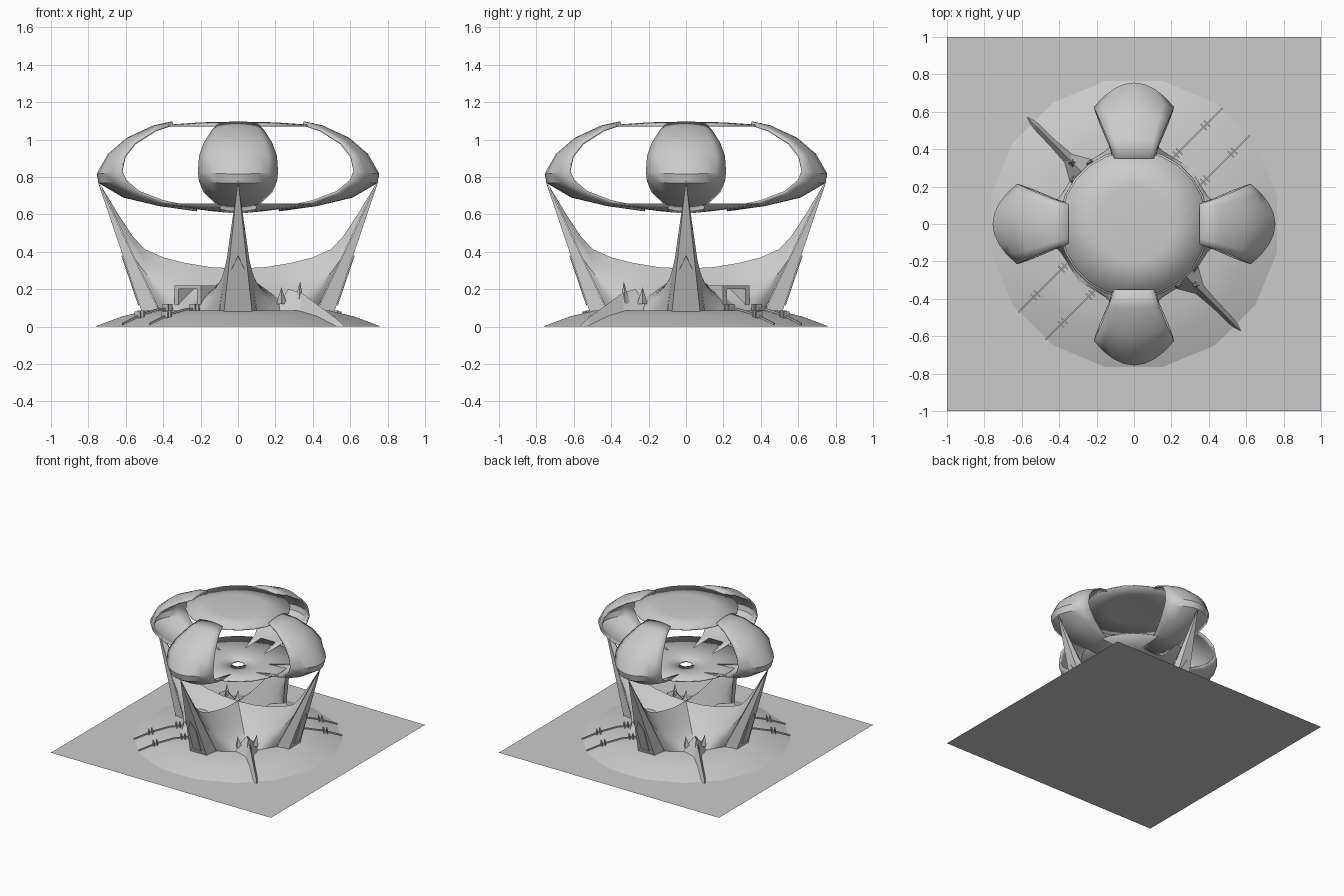
import bpy
from math import cos, sin, pi, radians
from mathutils import Vector, Matrix

if "Cube" in bpy.data.objects:
    bpy.data.objects.remove(bpy.data.objects["Cube"])


def rot(deg):
    return Matrix.Rotation(radians(deg), 4, 'Z')


def make(name, verts, faces, deg=0, thick=0, smooth=35):
    me = bpy.data.meshes.new(name)
    me.from_pydata([rot(deg) @ Vector(v) for v in verts], [], faces)
    ob = bpy.data.objects.new(name, me)
    bpy.context.collection.objects.link(ob)
    bpy.ops.object.select_all(action='DESELECT')
    ob.select_set(True)
    bpy.context.view_layer.objects.active = ob
    bpy.ops.object.mode_set(mode='EDIT')
    bpy.ops.mesh.select_all(action='SELECT')
    bpy.ops.mesh.remove_doubles(threshold=0.0001)
    bpy.ops.mesh.normals_make_consistent(inside=False)
    bpy.ops.object.mode_set(mode='OBJECT')
    if smooth:
        bpy.ops.object.shade_smooth_by_angle(angle=radians(smooth))
    if thick:
        m = ob.modifiers.new("thickness", 'SOLIDIFY')
        m.thickness = thick
        m.offset = 0
    return ob


def grid(rows):
    """Quad sheet through equal-length rows of points."""
    n = len(rows[0])
    faces = [(i * n + j, i * n + j + 1, (i + 1) * n + j + 1, (i + 1) * n + j)
             for i in range(len(rows) - 1) for j in range(n - 1)]
    return [p for r in rows for p in r], faces


def lathe(name, profile, n, start=0, **kw):
    rows = [[(r * cos(start + 2 * pi * k / n), r * sin(start + 2 * pi * k / n), z)
             for k in range(n + 1)] for r, z in profile]
    return make(name, *grid(rows), **kw)


def box(name, x0, x1, y0, y1, z0, z1, deg=0):
    v = [(x, y, z) for x in (x0, x1) for y in (y0, y1) for z in (z0, z1)]
    f = [(0, 1, 3, 2), (4, 6, 7, 5), (0, 4, 5, 1), (2, 3, 7, 6), (0, 2, 6, 4), (1, 5, 7, 3)]
    return make(name, v, f, deg, smooth=0)


def lerp(a, b, t):
    return Vector(a).lerp(Vector(b), t)


# Ground and low sixteen-sided mound
make("ground_plate", [(-1, -1, 0), (1, -1, 0), (1, 1, 0), (-1, 1, 0)], [(0, 1, 2, 3)], smooth=0)
lathe("mound", [(0.78, 0), (0.63, 0.055), (0.5, 0.085), (0, 0.088)], 16, pi / 16)

# Saucer roof and floor (floor has a round central hole)
lathe("saucer_roof", [(0, 1.092), (0.2, 1.088), (0.39, 1.075)], 24, pi / 24, thick=0.008)
lathe("saucer_floor", [(0.045, 0.612), (0.15, 0.622), (0.4, 0.655)], 24, pi / 24, thick=0.008)

# Petal rows: centre radius, centre z, edge radius, edge z, half width
petal = [(0.35, 1.092, 0.35, 1.08, 0.105), (0.45, 1.07, 0.44, 1.05, 0.135),
         (0.59, 1.005, 0.55, 0.98, 0.18), (0.69, 0.92, 0.605, 0.91, 0.205),
         (0.75, 0.815, 0.622, 0.83, 0.21), (0.74, 0.77, 0.60, 0.78, 0.205),
         (0.61, 0.695, 0.53, 0.72, 0.18), (0.42, 0.65, 0.40, 0.67, 0.125),
         (0.22, 0.622, 0.22, 0.632, 0.09)]

# Canopy ridge from the hub to a mast tip (radius, z)
ridge = [(0, 0.31), (0.15, 0.318), (0.28, 0.34), (0.4, 0.37), (0.5, 0.415),
         (0.56, 0.48), (0.64, 0.6), (0.745, 0.775)]

for k in range(4):
    a = 90 * k
    # Curved shell petal
    rows = []
    for rc, zc, re, ze, hw in petal:
        rows.append([(rc + (re - rc) * w * w, hw * w, zc + (ze - zc) * w * w)
                     for w in [i / 4 - 1 for i in range(9)]])
    make("petal", *grid(rows), deg=a, thick=0.012)

    # Leaning tapered mast
    base = [(0.515, -0.075, 0.08), (0.515, 0.075, 0.08), (0.42, 0.1, 0.08), (0.42, -0.1, 0.08)]
    make("mast", base + [(0.753, 0, 0.785)],
         [(0, 1, 4), (1, 2, 4), (2, 3, 4), (3, 0, 4), (3, 2, 1, 0)], a, smooth=0)
    # Raised niche on the mast face
    niche = [(0.525, 0.035), (0.525, -0.035), (0.59, -0.035), (0.615, 0), (0.59, 0.035)]
    make("mast_niche", [(r + 0.006, y, 0.085 + (r - 0.515) / 0.238 * 0.7) for r, y in niche],
         [(0, 1, 2, 3, 4)], a, thick=0.006, smooth=0)

    # Tent canopy: ruled sheets from ridge to base line, both sides of the arm
    for s in (-1, 1):
        rows = []
        for i, (r, z) in enumerate(ridge):
            foot = lerp((0.3, 0.3 * s, 0.085), (0.42, 0.1 * s, 0.085), i / (len(ridge) - 1))
            rows.append([lerp((r, 0, z), foot, v / 5) for v in range(6)])
        make("canopy", *grid(rows), deg=a)

# Finned buttresses on one diagonal
for a in (-45, 135):
    v = [(0.38, -0.1, 0.08), (0.5, -0.03, 0.08), (0.74, -0.022, 0.0), (0.81, 0, 0.0),
         (0.74, 0.022, 0.0), (0.5, 0.03, 0.08), (0.38, 0.1, 0.08),
         (0.38, 0, 0.2), (0.48, 0, 0.18), (0.74, 0, 0.045)]
    f = [(0, 1, 8, 7), (1, 2, 9, 8), (2, 3, 9), (3, 4, 9), (4, 5, 8, 9), (5, 6, 7, 8),
         (6, 0, 7), (0, 6, 5, 4, 3, 2, 1)]
    make("fin", v, f, a, smooth=0)
    # Horns around the fin head
    for d, s, h in ((0.39, -0.06, 0.21), (0.39, 0.06, 0.21), (0.46, 0, 0.24)):
        v = [(d - 0.02, s - 0.02, 0.12), (d + 0.02, s - 0.02, 0.12), (d + 0.02, s + 0.02, 0.12),
             (d - 0.02, s + 0.02, 0.12), (d + 0.01, s * 1.2, h)]
        make("fin_horn", v, [(0, 1, 4), (1, 2, 4), (2, 3, 4), (3, 0, 4), (3, 2, 1, 0)], a, smooth=0)

# Entrances with railed walkways on the other diagonal
for a in (45, 225):
    box("entrance_jamb", 0.22, 0.38, -0.1, -0.07, 0.08, 0.2, a)
    box("entrance_jamb", 0.22, 0.38, 0.07, 0.1, 0.08, 0.2, a)
    box("entrance_lintel", 0.22, 0.38, -0.1, 0.1, 0.2, 0.22, a)
    for s in (-0.103, 0.103):
        path = [(0.38, 0.095), (0.5, 0.093), (0.63, 0.064), (0.77, 0.014)]
        rows = [[(d, s - 0.004, z), (d, s + 0.004, z)] for d, z in path]
        make("walkway_rail", *grid(rows), deg=a, thick=0.01, smooth=0)
        for d, z in ((0.42, 0.085), (0.445, 0.085), (0.63, 0.05), (0.655, 0.045)):
            box("rail_post", d - 0.004, d + 0.004, s - 0.022, s + 0.022, z, z + 0.035, a)
